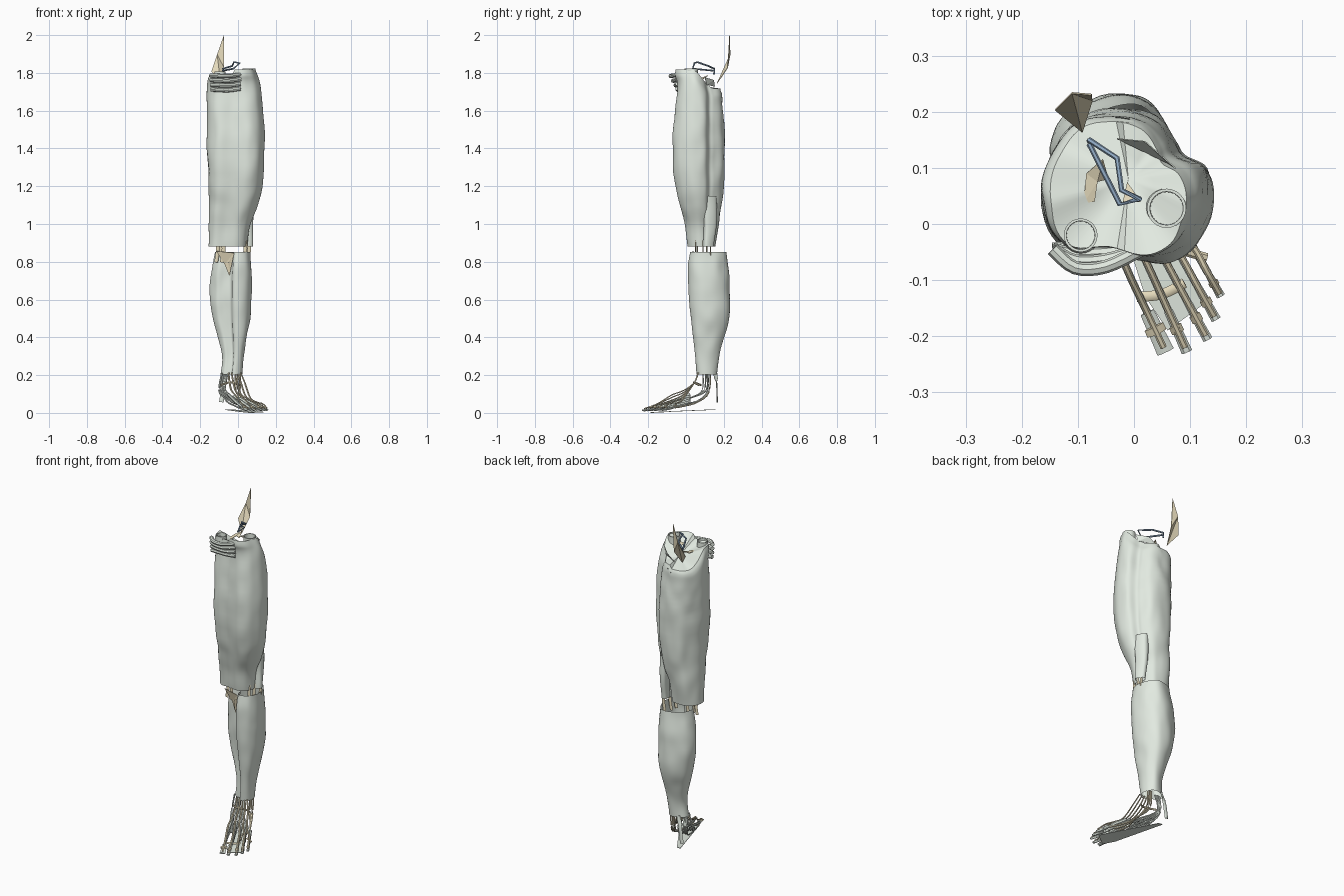
import bpy, bmesh, math
from mathutils import Vector, noise

if "Cube" in bpy.data.objects:
    bpy.data.objects.remove(bpy.data.objects["Cube"])

def mat(name, c):
    m = bpy.data.materials.new(name)
    m.diffuse_color = (*c, 1)
    m.use_nodes = True
    m.node_tree.nodes["Principled BSDF"].inputs["Base Color"].default_value = m.diffuse_color
    return m

PALE = mat("pale_tissue", (0.76, 0.82, 0.75))
TAN = mat("tendon_tan", (0.78, 0.70, 0.50))
BLUE = mat("vessel_blue", (0.28, 0.40, 0.55))

def spline(pts, n, closed=False):
    """Catmull-Rom resampling of tuples of any length."""
    out, k = [], len(pts)
    for i in range(k if closed else k - 1):
        idx = [(i + d) % k if closed else min(max(i + d, 0), k - 1) for d in (-1, 0, 1, 2)]
        p = [pts[j] for j in idx]
        for s in range(n):
            t = s / n
            out.append(tuple(0.5 * (2*b + (c-a)*t + (2*a-5*b+4*c-d)*t*t + (3*b-a-3*c+d)*t**3)
                             for a, b, c, d in zip(*p)))
    if not closed:
        out.append(tuple(pts[-1]))
    return out

def finish(bm, name, m, smooth=True):
    bmesh.ops.recalc_face_normals(bm, faces=bm.faces)
    me = bpy.data.meshes.new(name)
    bm.to_mesh(me)
    bm.free()
    me.materials.append(m)
    ob = bpy.data.objects.new(name, me)
    bpy.context.collection.objects.link(ob)
    if smooth:
        bpy.ops.object.select_all(action='DESELECT')
        ob.select_set(True)
        bpy.context.view_layer.objects.active = ob
        bpy.ops.object.shade_smooth_by_angle(angle=math.radians(40))
    return ob

def skin(bm, rows):
    rings = [[bm.verts.new(p) for p in r] for r in rows]
    n = len(rings[0])
    for a, b in zip(rings, rings[1:]):
        for i in range(n):
            bm.faces.new((a[i], a[(i+1) % n], b[(i+1) % n], b[i]))
    return rings

def muscle(name, section, profile, top=None, steps=5, cap=None):
    """Loft a section, fitted into x/y bounds given for each height."""
    sec = spline(section, 5, True)
    xs, ys = [p[0] for p in sec], [p[1] for p in sec]
    unit = [((x-min(xs))/(max(xs)-min(xs)), (y-min(ys))/(max(ys)-min(ys))) for x, y in sec]
    rows = []
    for z, x0, x1, y0, y1 in spline(profile, steps):
        row = []
        for u, v in unit:
            x, y = x0 + u*(x1-x0), y0 + v*(y1-y0)
            out = Vector((x-(x0+x1)/2, y-(y0+y1)/2, 0)).normalized()
            d = noise.noise(Vector((x*16, y*16, z*9))) * 0.006
            row.append(Vector((x, y, top(x, y, z) if top else z)) + out*d)
        rows.append(row)
    bm = bmesh.new()
    rings = skin(bm, rows)
    if cap:
        c = Vector(cap)
        inner = [bm.verts.new(v.co.lerp(c, 0.55)) for v in rings[-1]]
        cv, n = bm.verts.new(c), len(inner)
        for i in range(n):
            j = (i+1) % n
            bm.faces.new((rings[-1][i], rings[-1][j], inner[j], inner[i]))
            bm.faces.new((inner[i], inner[j], cv))
    return finish(bm, name, PALE)

def strand(name, pts, w=0.005, h=None, m=PALE, n=4, sides=6, end=None):
    """Tendon: flattened tube along a path, width may change to 'end'."""
    path = [Vector(p) for p in (spline(pts, n) if n > 1 else pts)]
    h, end = h or w, end or w
    rows = []
    for i, p in enumerate(path):
        t = (path[min(i+1, len(path)-1)] - path[max(i-1, 0)]).normalized()
        side = t.cross(Vector((0, 0, 1)))
        side = Vector((1, 0, 0)) if side.length < 0.25 else side.normalized()
        up = side.cross(t).normalized()
        side = t.cross(up)
        ww = w + (end-w) * i/(len(path)-1)
        rows.append([p + side*ww*math.cos(a) + up*h*math.sin(a)
                     for a in (2*math.pi*k/sides for k in range(sides))])
    bm = bmesh.new()
    rings = skin(bm, rows)
    bm.faces.new(rings[0])
    bm.faces.new(rings[-1])
    return finish(bm, name, m)

def plate(name, pts, m=TAN, thick=0.003):
    """Thin flat fragment from one outline."""
    bm = bmesh.new()
    f = bm.faces.new([bm.verts.new(p) for p in pts])
    bmesh.ops.triangulate(bm, faces=[f])
    ob = finish(bm, name, m, False)
    ob.modifiers.new("thickness", 'SOLIDIFY').thickness = thick

def pipe(name, x, y, z0, z1, r):
    bm = bmesh.new()
    skin(bm, [[(x+q*math.cos(a), y+q*math.sin(a), z) for a in (i*math.pi/12 for i in range(24))]
              for z, q in ((z0, r*1.15), ((z0+z1)/2, r), (z1, r), (z1, r*0.85), (z0+0.01, r*0.8))])
    finish(bm, name, PALE)

# Thigh: two lobes with a groove on the outer back side, top slopes to the back
def thigh_top(x, y, z):
    s = min(max((y-0.03)/0.12, 0), 1)
    zt = 1.82 - 0.10*s*s*(3-2*s) - (0.02 if x < -0.02 else 0)
    return z if z < 1.4 else 1.4 + (z-1.4)*(zt-1.4)/0.42

muscle("thigh", [(.145, .05), (.13, .10), (.09, .122), (.075, .15), (.04, .195), (-.03, .208),
                 (-.10, .19), (-.145, .13), (-.165, .06), (-.155, -.01), (-.11, -.058),
                 (-.03, -.062), (.05, -.075), (.105, -.05), (.135, 0)],
       [(.885, -.155, .05, .01, .157), (1.0, -.155, .065, -.005, .172), (1.1, -.153, .105, -.03, .188),
        (1.2, -.156, .128, -.055, .2), (1.4, -.162, .143, -.072, .206), (1.6, -.163, .135, -.058, .2),
        (1.74, -.165, .118, -.045, .195), (1.79, -.162, .105, -.055, .19), (1.82, -.15, .095, -.055, .18)],
       thigh_top, cap=(-.01, .08, 1.735))
# Inner hamstring strip running past the knee
muscle("hamstring_strip", [(.08, .12), (.06, .155), (.03, .15), (.035, .11)],
       [(.885, .03, .078, .09, .15), (1.0, .03, .08, .09, .16), (1.15, .02, .085, .08, .165)])

# Calf: notch along the shin on the inner front
muscle("calf", [(.07, .10), (.05, .035), (.005, .01), (-.028, .02), (-.038, .06), (-.075, .068),
                (-.115, .075), (-.145, .125), (-.125, .185), (-.06, .225), (.01, .225), (.055, .175)],
       [(.205, -.09, .022, .055, .165), (.3, -.085, .03, .05, .174), (.4, -.105, .045, .038, .2),
        (.5, -.133, .062, .028, .228), (.6, -.146, .072, .015, .231), (.7, -.146, .072, .01, .23),
        (.78, -.135, .07, .01, .222), (.855, -.122, .066, .02, .214)])

# Knee tendons and front band
plate("knee_band", [(-.115, .04, .86), (-.02, .025, .85), (-.05, .03, .80), (-.045, .045, .73), (-.07, .05, .79)])
for i, (x, y) in enumerate([(-.11, .06), (-.09, .11), (-.08, .05), (.04, .09), (.055, .13), (.035, .05)]):
    strand(f"knee_tendon_{i}", [(x, y, .93), (x+.004, y, .87), (x-.006, y, .80)], .01, .004, TAN)

# Stubs and cut muscle layers at the top of the thigh
pipe("inner_vessel_stub", -.095, -.02, 1.73, 1.81, .03)
pipe("outer_muscle_stub", .058, .028, 1.74, 1.825, .035)
for i in range(4):
    z, d = 1.79 - i*.025, i*.012
    strand(f"cut_layer_{i}", [(-.145, -.045, z), (-.105, -.078+d, z-.002), (-.05, -.076+d, z-.004),
                              (.015, -.045, z+.005)], .012, .011, sides=8)

# Hip fragments
plate("hip_blade", [(-.092, .165, 1.745), (-.14, .205, 1.81), (-.11, .235, 1.9), (-.075, .232, 2.0),
                    (-.075, .222, 1.83)])
plate("hip_fragment", [(-.09, .037, 1.77), (-.085, .09, 1.775), (-.055, .115, 1.79), (-.045, .08, 1.765),
                       (-.065, .075, 1.775), (-.07, .04, 1.77)])
plate("groin_fragment", [(-.02, .04, 1.8), (-.012, .075, 1.79), (.012, .04, 1.8)])
plate("hip_sheet", [(-.03, .153, 1.73), (.02, .148, 1.765), (.075, .1, 1.78), (.06, .11, 1.74)], PALE, .002)
strand("hip_vessel", [(-.08, .148, 1.795), (-.08, .15, 1.825), (-.03, .117, 1.84), (-.022, .06, 1.86),
                      (.01, .045, 1.855), (-.025, .035, 1.825), (-.08, .143, 1.815)], .005, m=BLUE, n=1)

# Foot: for each toe a tendon above, one below, a flat tip and bands
toes = [(.055, -.225, .020, .016), (.093, -.225, .020, .010), (.13, -.203, .021, .009),
        (.145, -.168, .022, .009), (.154, -.127, .023, .008)]
roots = [(-.015, -.075), (.022, -.068), (.05, -.055), (.078, -.048), (.105, -.04)]
for i, ((tx, ty, tz, w), (rx, ry)) in enumerate(zip(toes, roots)):
    at = lambda f, z: (rx+(tx-rx)*f, ry+(ty-ry)*f, z)
    hi = .098 - .010*i
    strand(f"upper_tendon_{i}", [(-.05+.016*i, .065, .215), (-.045+.02*i, .045, .165),
                                 (-.035+.025*i, -.01, hi+.025), at(0, hi), at(.5, .052), at(.97, tz+.006)],
           .005, .003, TAN, end=.006)
    strand(f"lower_tendon_{i}", [(-.085+.008*i, .11, .215), (-.085+.005*i, .115, .12),
                                 (-.06+.02*i, .06, .065), at(0, .04), at(.5, .024), at(1, tz-.006)], .005, .004)
    strand(f"side_muscle_{i}", [(-.05+.03*i, .02, .10-.01*i), at(0, .065-.005*i), at(.55, .032)], .007, .009)
    strand(f"toe_tip_{i}", [at(.55, .034), at(.8, .024), at(1.02, tz-.004)], w*.8, .005, end=w)
    strand(f"toe_joint_band_{i}", [at(.72, .034), at(.8, .03)], w*1.15, .006, TAN, n=1)

# Outer and inner ankle tendons, heel cord, cross bands
for i in range(3):
    strand(f"outer_ankle_tendon_{i}", [(.012-.012*i, .13, .215), (.012-.01*i, .12, .11), (.04, .06, .06),
                                       (.075-.02*i, -.005, .04), (.12-.03*i, -.06, .03)], .005, .004, TAN)
    strand(f"inner_ankle_tendon_{i}", [(-.085+.01*i, .09+.015*i, .215), (-.1+.008*i, .085+.01*i, .12),
                                       (-.07+.015*i, .03, .085), (-.02+.01*i, -.05, .055)], .005, .004)
strand("heel_cord", [(-.06, .155, .215), (-.075, .163, .15), (-.088, .165, .06)], .012, .004)
strand("forefoot_band", [(.005, -.13, .03), (.05, -.125, .035), (.09, -.105, .04)], .009, .004, TAN)
strand("outer_band", [(.095, -.05, .05), (.13, -.06, .04)], .008, .004, TAN)
strand("ankle_band", [(-.09, .08, .15), (-.04, .04, .165), (.01, .07, .15)], .004, .006, TAN)

# Sole sheet fanning from the heel to the toes
plate("sole_sheet", [(-.07, .155, .022), (-.045, .15, .022), (.10, -.08, .012), (.135, -.135, .008),
                     (.06, -.19, .006), (.02, -.13, .01)], PALE)

bpy.context.view_layer.update()
low = min((o.matrix_world @ Vector(c)).z for o in bpy.data.objects for c in o.bound_box)
for o in bpy.data.objects:
    o.location.z -= low
